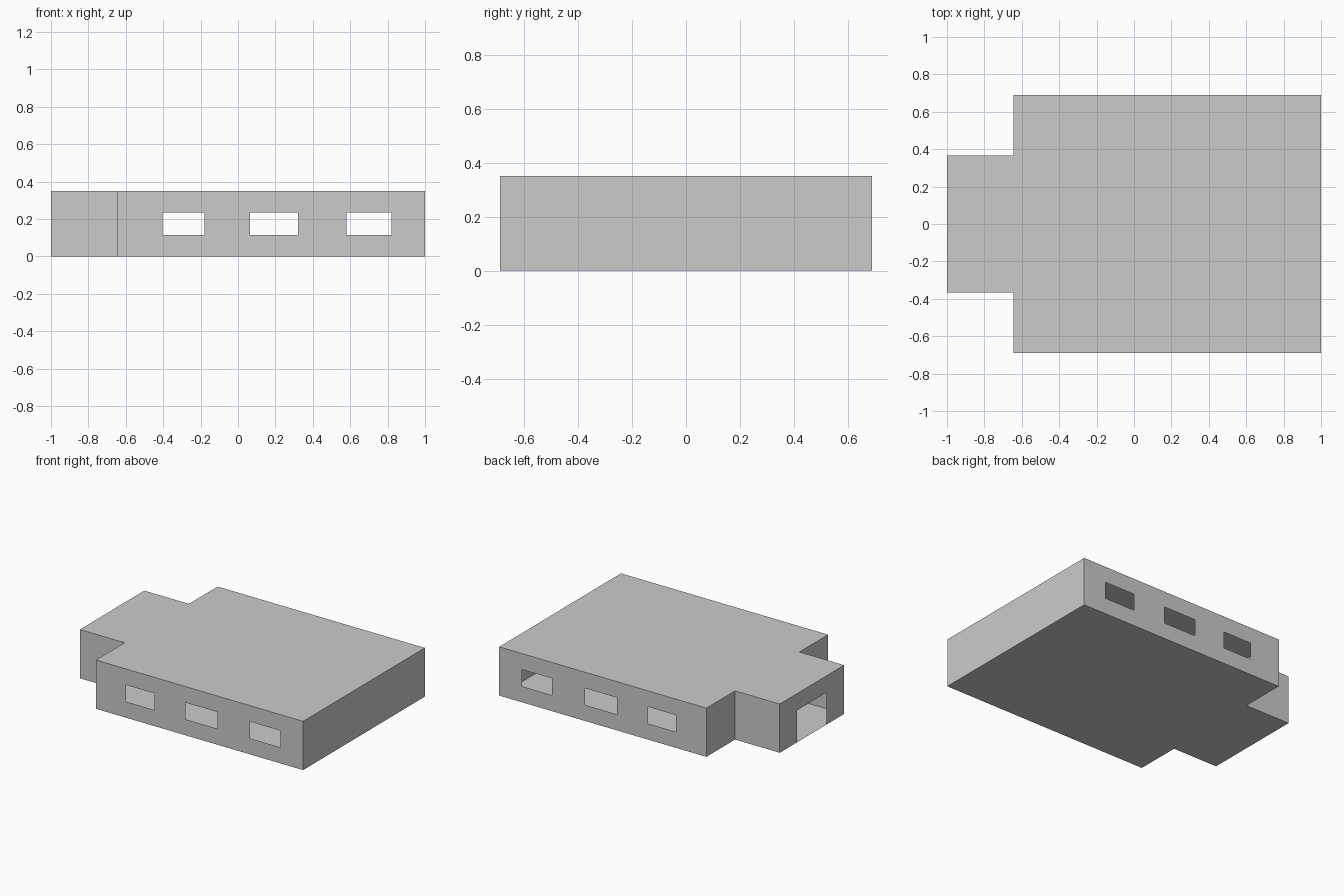
import bpy, bmesh
from mathutils import Vector

if "Cube" in bpy.data.objects:
    bpy.data.objects.remove(bpy.data.objects["Cube"])

H = 0.35                      # wall height
SILL, HEAD = 0.115, 0.235     # window bottom, opening top
X0, XM, X1 = -1.0, -0.645, 1.0
YE, YM = 0.365, 0.69          # half widths of entrance bay and main hall

# Counter-clockwise footprint: main hall with a narrower entrance bay
half = [(XM, -YM), (X1, -YM)]
FOOT = [(X0, -YE), (XM, -YE)] + half + \
       [(x, -y) for x, y in reversed(half)] + [(XM, YE), (X0, YE)]

WINDOWS = [(-0.405, -0.18), (0.065, 0.32), (0.58, 0.82)]


def finish(bm, name):
    bmesh.ops.remove_doubles(bm, verts=bm.verts, dist=1e-5)
    mesh = bpy.data.meshes.new(name)
    bm.to_mesh(mesh)
    bm.free()
    bpy.context.collection.objects.link(bpy.data.objects.new(name, mesh))


def slab(name, z, up):
    """Flat sheet covering the footprint."""
    bm = bmesh.new()
    pts = FOOT if up else FOOT[::-1]
    bm.faces.new([bm.verts.new((x, y, z)) for x, y in pts])
    finish(bm, name)


def wall(bm, a, b, openings=()):
    """Thin wall from a to b; openings are (start, end, bottom, top)."""
    a, b = Vector((*a, 0)), Vector((*b, 0))
    length = (b - a).length
    d = (b - a) / length
    us = sorted({0, length, *(u for o in openings for u in o[:2])})
    zs = sorted({0, H, *(z for o in openings for z in o[2:])})
    for u0, u1 in zip(us, us[1:]):
        for z0, z1 in zip(zs, zs[1:]):
            u, z = (u0 + u1) / 2, (z0 + z1) / 2
            if any(o[0] < u < o[1] and o[2] < z < o[3] for o in openings):
                continue
            corners = [(u0, z0), (u1, z0), (u1, z1), (u0, z1)]
            bm.faces.new([bm.verts.new(a + d * s + Vector((0, 0, t)))
                          for s, t in corners])


slab("floor", 0, False)
slab("roof", H, True)

# Openings by wall index: windows front and back, doorway at the left end
front = [(l - XM, r - XM, SILL, HEAD) for l, r in WINDOWS]
back = [(X1 - r, X1 - l, SILL, HEAD) for l, r in WINDOWS]
door = [(YE - 0.168, YE + 0.168, 0, 0.23)]
openings = {2: front, 4: back, 7: door}

bm = bmesh.new()
for i, p in enumerate(FOOT):
    wall(bm, p, FOOT[(i + 1) % len(FOOT)], openings.get(i, ()))
finish(bm, "walls")
